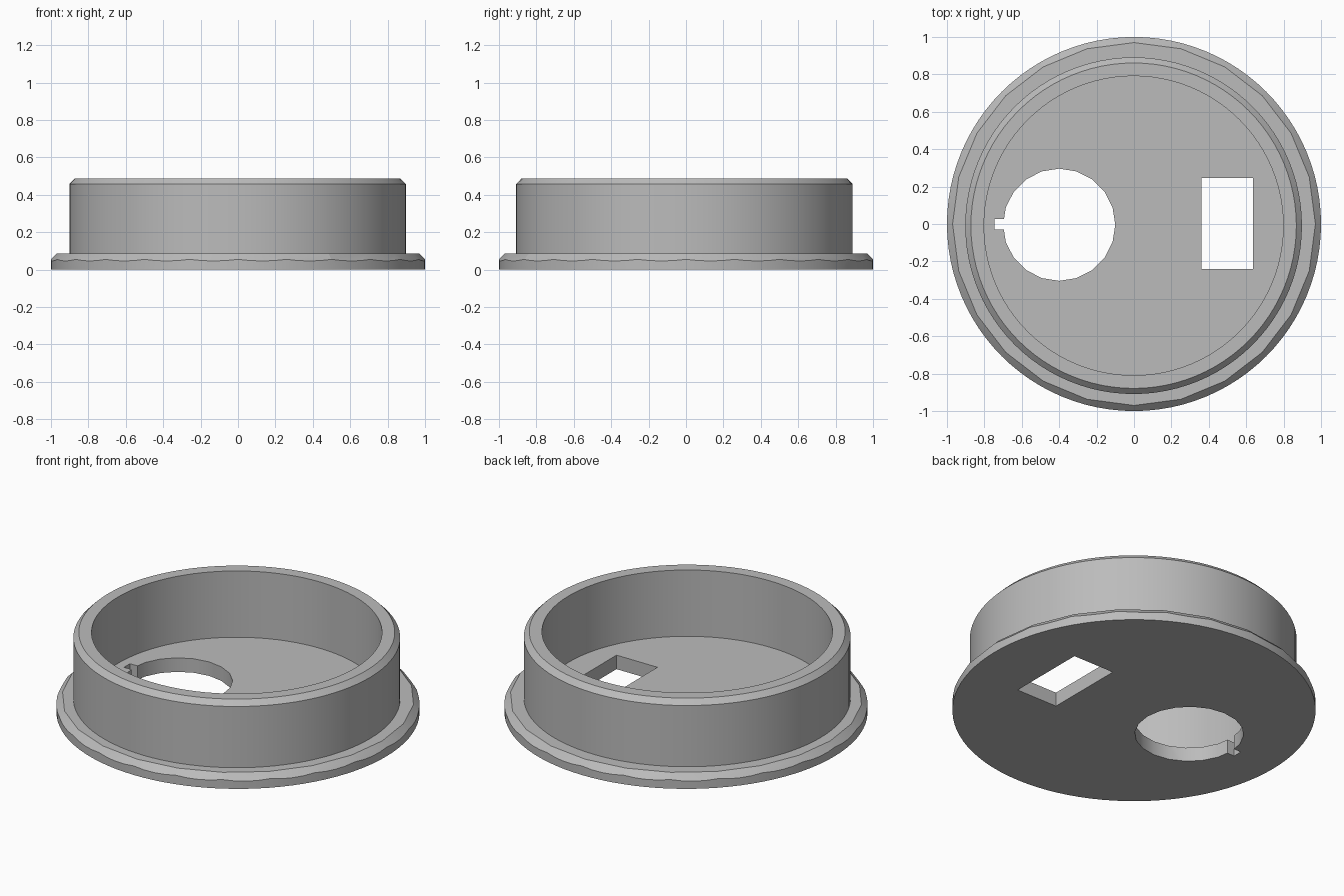
import bpy, bmesh, math
from mathutils import Matrix

if "Cube" in bpy.data.objects:
    bpy.data.objects.remove(bpy.data.objects["Cube"], do_unlink=True)

GREY = (0.5, 0.5, 0.5, 1)
mat = bpy.data.materials.new("plain grey")
mat.use_nodes = True
mat.diffuse_color = GREY
mat.node_tree.nodes["Principled BSDF"].inputs["Base Color"].default_value = GREY


def lathe(name, rings, sides, closed=False, centre=(0, 0)):
    """Spin (radius, height) pairs round z; closed joins last ring to first, else both ends are capped."""
    bm = bmesh.new()
    loops = []
    for r, z in rings:
        angles = [math.tau * i / sides for i in range(sides)]
        loops.append([bm.verts.new((r * math.cos(a) + centre[0], r * math.sin(a) + centre[1], z))
                      for a in angles])
    pairs = list(zip(loops, loops[1:]))
    if closed:
        pairs.append((loops[-1], loops[0]))
    else:
        bm.faces.new(loops[0])
        bm.faces.new(loops[-1])
    for low, high in pairs:
        for i in range(sides):
            j = (i + 1) % sides
            bm.faces.new((low[i], low[j], high[j], high[i]))
    return finish(name, bm)


def box(name, x0, x1, y0, y1, z0, z1):
    bm = bmesh.new()
    bmesh.ops.create_cube(bm, size=1, matrix=Matrix.Translation(
        ((x0 + x1) / 2, (y0 + y1) / 2, (z0 + z1) / 2)) @ Matrix.Diagonal((x1 - x0, y1 - y0, z1 - z0, 1)))
    return finish(name, bm)


def finish(name, bm):
    bmesh.ops.recalc_face_normals(bm, faces=bm.faces)
    mesh = bpy.data.meshes.new(name)
    bm.to_mesh(mesh)
    bm.free()
    mesh.materials.append(mat)
    obj = bpy.data.objects.new(name, mesh)
    bpy.context.collection.objects.link(obj)
    return obj


def boolean(target, tool, operation):
    """Apply the boolean and discard the tool."""
    mod = target.modifiers.new("cut", "BOOLEAN")
    mod.operation, mod.object, mod.solver = operation, tool, "EXACT"
    bpy.context.view_layer.objects.active = target
    bpy.ops.object.modifier_apply(modifier=mod.name)
    bpy.data.objects.remove(tool, do_unlink=True)


# Base flange: round disc trimmed by a coarser cone for the bevel
flange = lathe("base_flange", [(1, 0), (1, 0.12)], 96)
cone = lathe("bevel_cone", [(1.075, -0.02), (0.97, 0.085)], 24)
boolean(flange, cone, "INTERSECT")

# Openings through the floor: round hole with key notch, and rectangular slot
boolean(flange, lathe("round_hole", [(0.3, -0.1), (0.3, 0.2)], 20, centre=(-0.4, -0.004)), "DIFFERENCE")
boolean(flange, box("key_notch", -0.745, -0.6, -0.03, 0.027, -0.1, 0.2), "DIFFERENCE")
boolean(flange, box("slot", 0.36, 0.635, -0.24, 0.247, -0.1, 0.2), "DIFFERENCE")

# Upright collar with bevelled outer rim
collar = lathe("collar", [(0.8, 0.08), (0.9, 0.08), (0.9, 0.457), (0.87, 0.488), (0.8, 0.488)],
               96, closed=True, centre=(-0.002, -0.009))

# Smooth curved walls, keep edges crisp
for obj in (flange, collar):
    bpy.ops.object.select_all(action="DESELECT")
    obj.select_set(True)
    bpy.context.view_layer.objects.active = obj
    bpy.ops.object.shade_smooth_by_angle(angle=math.radians(20))
